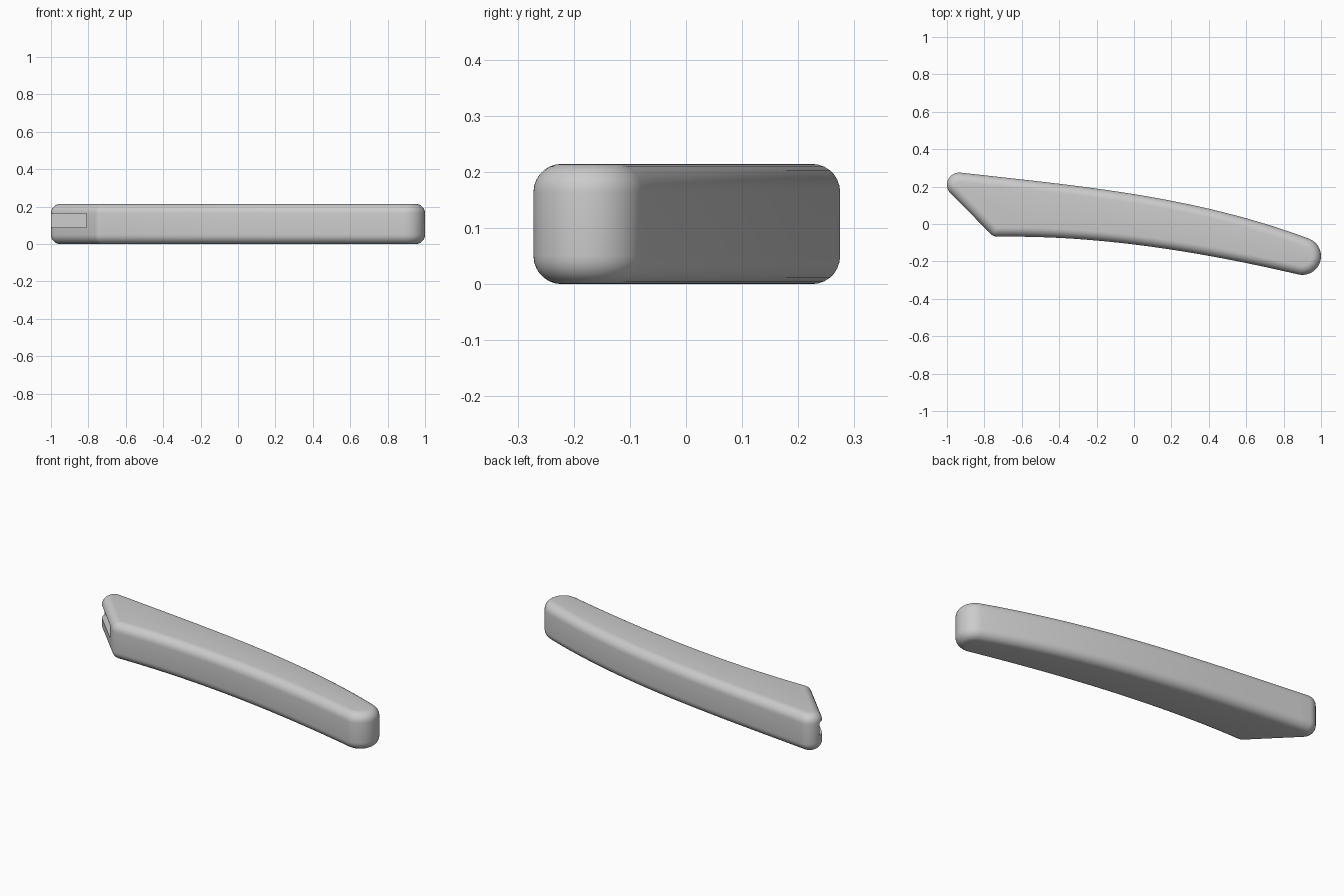
import bpy, bmesh, math
from mathutils import Vector

cube = bpy.data.objects.get("Cube")
if cube:
    bpy.data.objects.remove(cube, do_unlink=True)

HEIGHT, EDGE = 0.214, 0.05

grey = bpy.data.materials.new("plain_grey")
grey.use_nodes = True
colour = (0.6, 0.6, 0.6, 1)
grey.diffuse_color = colour
grey.node_tree.nodes["Principled BSDF"].inputs["Base Color"].default_value = colour


def arc(centre, radius, start, end, steps):
    """Outline points with outward normals along a circular corner."""
    out = []
    for i in range(steps + 1):
        a = math.radians(start + (end - start) * i / steps)
        n = Vector((math.cos(a), math.sin(a)))
        out.append((Vector(centre) + n * radius, n))
    return out


def sweep(a, b, c, d, steps):
    """Inner points of a long curved side; outward is left of travel."""
    a, b, c, d = map(Vector, (a, b, c, d))
    out = []
    for i in range(1, steps):
        t = i / steps
        s = 1 - t
        p = a * s**3 + b * 3 * s * s * t + c * 3 * s * t * t + d * t**3
        g = ((b - a) * s * s + (c - b) * 2 * s * t + (d - c) * t * t).normalized()
        out.append((p, Vector((-g.y, g.x))))
    return out


def make_object(name, bm):
    bmesh.ops.recalc_face_normals(bm, faces=bm.faces)
    mesh = bpy.data.meshes.new(name)
    bm.to_mesh(mesh)
    bm.free()
    mesh.materials.append(grey)
    obj = bpy.data.objects.new(name, mesh)
    bpy.context.collection.objects.link(obj)
    return obj


def loft(name, rings):
    """Skin a stack of closed rings and cap both ends."""
    bm = bmesh.new()
    loops = [[bm.verts.new(p) for p in ring] for ring in rings]
    for low, high in zip(loops, loops[1:]):
        for i in range(len(low)):
            bm.faces.new((low[i - 1], low[i], high[i], high[i - 1]))
    bm.faces.new(loops[0])
    bm.faces.new(loops[-1])
    return make_object(name, bm)


# Handle outline: pointed tip, curved back, round butt, curved front, slanted end
tip = arc((-0.935, 0.21), 0.065, 225, 83.5, 12)
butt = arc((0.9, -0.172), 0.1, 69.4, -103, 18)
heel = arc((-0.73, -0.018), 0.05, 270, 225, 6)
back = sweep(tip[-1][0], (-0.307, 0.204), (0.31, 0.155), butt[0][0], 28)
front = sweep(butt[-1][0], (0.343, -0.145), (-0.193, -0.06), heel[0][0], 28)
outline = tip + back + butt + front + heel

# Rounded body: the outline shrinks along a quarter circle at bottom and top
levels = []
for i in range(8):
    a = math.pi / 2 * i / 7
    levels.append((EDGE * (1 - math.sin(a)), EDGE * (1 - math.cos(a))))
levels += [(inset, HEIGHT - z) for inset, z in reversed(levels)]
rings = []
for inset, z in levels:
    k = min(inset, EDGE * 0.98)
    rings.append([(*(p - n * k), z) for p, n in outline])
handle = loft("handle", rings)

# Slot cut into the slanted end
slot = [(-1.1, 0.222), (-0.81, 0.195), (-0.81, -0.2), (-1.1, -0.2)]
cutter = loft("slot_cutter", [[(x, y, z) for x, y in slot] for z in (0.089, 0.164)])
cutter.hide_render = True
bpy.context.view_layer.objects.active = handle
handle.select_set(True)
cut = handle.modifiers.new("slot", 'BOOLEAN')
cut.operation = 'DIFFERENCE'
cut.solver = 'EXACT'
cut.object = cutter
bpy.ops.object.modifier_apply(modifier=cut.name)
bpy.data.objects.remove(cutter, do_unlink=True)

# Smooth shading with the slot edges kept crisp
bpy.ops.object.shade_smooth_by_angle(angle=math.radians(35))
